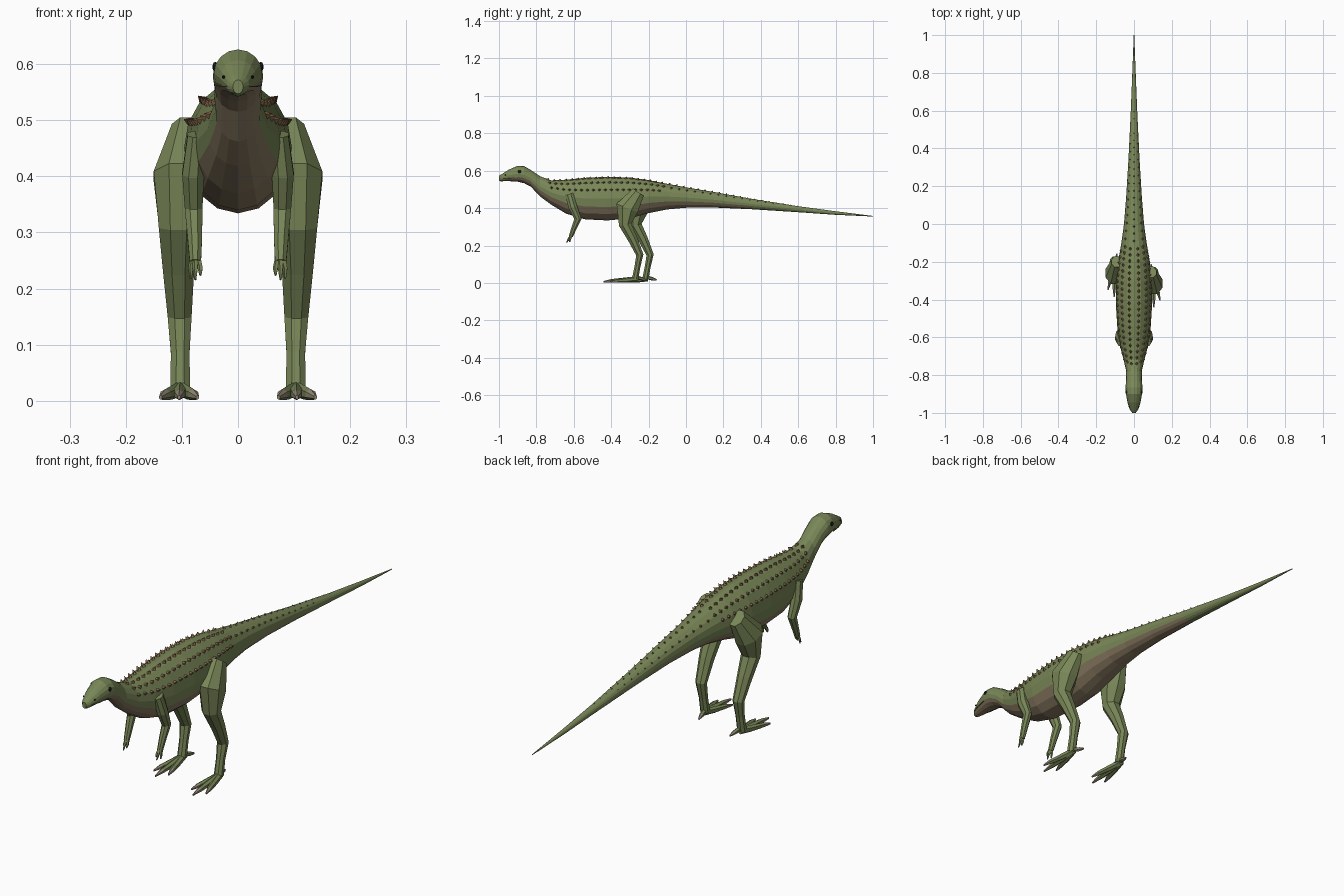
import bpy, bmesh, math
from mathutils import Vector, Matrix

if "Cube" in bpy.data.objects:
    bpy.data.objects.remove(bpy.data.objects["Cube"])


def material(name, rgb):
    m = bpy.data.materials.new(name)
    m.diffuse_color = (*rgb, 1)
    m.use_nodes = True
    m.node_tree.nodes["Principled BSDF"].inputs["Base Color"].default_value = m.diffuse_color
    return m


GREEN = material("green skin", (0.19, 0.24, 0.095))
TAN = material("belly skin", (0.24, 0.185, 0.115))
BROWN = material("scute brown", (0.25, 0.14, 0.07))
BLACK = material("eye black", (0.01, 0.01, 0.01))
CLAW = material("claw", (0.3, 0.26, 0.18))


def finish(bm, name, mats):
    bmesh.ops.recalc_face_normals(bm, faces=bm.faces)
    me = bpy.data.meshes.new(name)
    bm.to_mesh(me)
    bm.free()
    ob = bpy.data.objects.new(name, me)
    bpy.context.collection.objects.link(ob)
    for m in mats:
        me.materials.append(m)
    return ob


def skin(bm, rings, pick=lambda i, k: 0):
    """Bridge a list of vertex rings and cap both ends."""
    n = len(rings[0])
    for i in range(len(rings) - 1):
        for k in range(n):
            f = bm.faces.new((rings[i][k], rings[i][(k + 1) % n],
                              rings[i + 1][(k + 1) % n], rings[i + 1][k]))
            f.material_index = pick(i, k)
    bm.faces.new(rings[0])
    bm.faces.new(rings[-1]).material_index = pick(len(rings) - 2, 0)


def limb(name, path, sides=8, tip=False):
    """Tube through (x, y, z, radius across, radius along) stations."""
    bm = bmesh.new()
    pts = [Vector(p[:3]) for p in path]
    X = Vector((1, 0, 0))
    rings = []
    for i, p in enumerate(path):
        t = pts[min(i + 1, len(pts) - 1)] - pts[max(i - 1, 0)]
        side = t.cross(X).normalized()
        rings.append([bm.verts.new(pts[i] + X * p[3] * math.cos(a) + side * p[4] * math.sin(a))
                      for a in (2 * math.pi * (k + .5) / sides for k in range(sides))])
    last = len(path) - 2
    skin(bm, rings, lambda i, k: 1 if tip and i == last else 0)
    return finish(bm, name, [GREEN, CLAW])


# Body outline: y, top z, bottom z, half width
BODY = [(-1.0, .572, .547, .009), (-.985, .582, .544, .020), (-.945, .607, .544, .033),
        (-.90, .626, .541, .043), (-.865, .624, .533, .045), (-.83, .604, .515, .042),
        (-.78, .570, .462, .041), (-.72, .548, .418, .055), (-.64, .552, .370, .076),
        (-.54, .562, .340, .089), (-.42, .567, .334, .096), (-.30, .563, .345, .094),
        (-.20, .550, .373, .084), (-.10, .530, .393, .067), (0, .511, .402, .053),
        (.15, .486, .403, .041), (.35, .450, .394, .029), (.60, .410, .378, .017),
        (.80, .383, .364, .009), (1.0, .358, .355, .0015)]
SIDES = 16


def section(y):
    """Interpolated top, bottom and half width at y."""
    for a, b in zip(BODY, BODY[1:]):
        if y <= b[0]:
            t = (y - a[0]) / (b[0] - a[0])
            return [a[j] + t * (b[j] - a[j]) for j in (1, 2, 3)]


def on_body(y, ang):
    top, bot, hw = section(y)
    return Vector((hw * math.sin(ang), y, (top + bot) / 2 + (top - bot) / 2 * math.cos(ang)))


# Head, trunk and tail in one skin with a tan belly
bm = bmesh.new()
rings = [[bm.verts.new(on_body(s[0], 2 * math.pi * k / SIDES)) for k in range(SIDES)] for s in BODY]
skin(bm, rings, lambda i, k: 1 if 5 <= k <= 10 and 1 <= i < 16 else 0)
finish(bm, "body", [GREEN, TAN])

# Rows of small pointed scutes along the back and tail
bm = bmesh.new()


def scute_row(deg, y0, y1, step, size):
    y = y0
    while y < y1:
        s = size * (1 if y < -.1 else max(.4, 1 - (y + .1) * .9))
        a = math.radians(deg)
        p = on_body(y, a)
        u = (on_body(y + .01, a) - p).normalized()
        v = (on_body(y, a + .05) - on_body(y, a - .05)).normalized()
        n = v.cross(u).normalized()
        if n.dot(Vector((math.sin(a), 0, math.cos(a)))) < 0:
            n = -n
        base = [bm.verts.new(p - n * .003 + u * du * s + v * dv * s * .75)
                for du, dv in ((1, 0), (0, 1), (-1, 0), (0, -1))]
        apex = bm.verts.new(p + n * s * .85 + u * s * .4)
        bm.faces.new(base)
        for k in range(4):
            bm.faces.new((base[k], base[(k + 1) % 4], apex))
        y += step


for sgn in (-1, 1):
    scute_row(sgn * 16, -.74, -.12, .032, .012)
    scute_row(sgn * 42, -.73, -.12, .032, .012)
    scute_row(sgn * 66, -.72, -.13, .032, .012)
    scute_row(sgn * 45, -.08, .50, .042, .010)
scute_row(0, -.09, .60, .038, .010)
finish(bm, "back_scutes", [BROWN])


def blob(name, loc, scale, mat):
    bm = bmesh.new()
    bmesh.ops.create_uvsphere(bm, u_segments=8, v_segments=6, radius=1,
                              matrix=Matrix.Translation(loc) @ Matrix.Diagonal((*scale, 1)))
    return finish(bm, name, [mat])


# Beak tip
blob("beak", (0, -.985, .558), (.012, .015, .016), GREEN)

for sgn, side in ((1, "right"), (-1, "left")):
    # Eye, nostril and mouth line
    blob(side + "_eye", (sgn * .0405, -.89, .595), (.005, .009, .009), BLACK)
    blob(side + "_nostril", (sgn * .026, -.967, .577), (.003, .004, .003), BLACK)
    limb(side + "_mouth", [(sgn * .020, -.985, .560, .002, .0015), (sgn * .033, -.945, .560, .002, .0015),
                           (sgn * .041, -.90, .562, .002, .0015)], 4)

    # Hind leg: the right one stands slightly further forward
    dy = 0 if sgn > 0 else .055
    x = sgn * .105

    def P(px, y, z, rx, ry):
        return (sgn * px, y + dy, z, rx, ry)

    limb(side + "_hind_leg", [P(.092, -.255, .485, .028, .038), P(.104, -.315, .400, .050, .066),
                              P(.106, -.325, .310, .038, .036), P(.106, -.285, .235, .030, .028),
                              P(.104, -.247, .150, .023, .021), P(.103, -.260, .085, .018, .017),
                              P(.103, -.272, .022, .019, .018)])
    # Three splayed front toes and one rear toe
    for name, tx, ty in (("inner", .072, -.405), ("middle", .105, -.442), ("outer", .138, -.405)):
        def at(t):
            return .103 + (tx - .103) * t, -.26 + (ty + .26) * t
        limb(f"{side}_{name}_toe", [P(*at(0), .022, .013, .014), P(*at(.4), .015, .012, .013),
                                    P(*at(.75), .011, .010, .010), P(*at(1), .006, .003, .004)], 6, True)
    limb(side + "_rear_toe", [P(.100, -.265, .030, .009, .010), P(.094, -.235, .022, .009, .009),
                              P(.090, -.212, .016, .003, .004)], 6, True)

    # Small foreleg with fingers
    dy = 0
    limb(side + "_foreleg", [P(.074, -.625, .475, .017, .024), P(.080, -.605, .405, .021, .025),
                             P(.079, -.578, .342, .017, .021), P(.077, -.600, .290, .014, .015),
                             P(.076, -.616, .248, .011, .012)])
    for name, fx, fy, fz in (("inner", .067, -.630, .224), ("middle", .076, -.638, .216),
                             ("outer", .084, -.622, .218)):
        limb(f"{side}_{name}_finger", [P(.076 + (fx - .076) * .5, -.614, .254, .006, .007),
                                       P(fx, (fy - .616) / 2, .236, .005, .006),
                                       P(fx, fy, fz, .002, .003)], 5)
